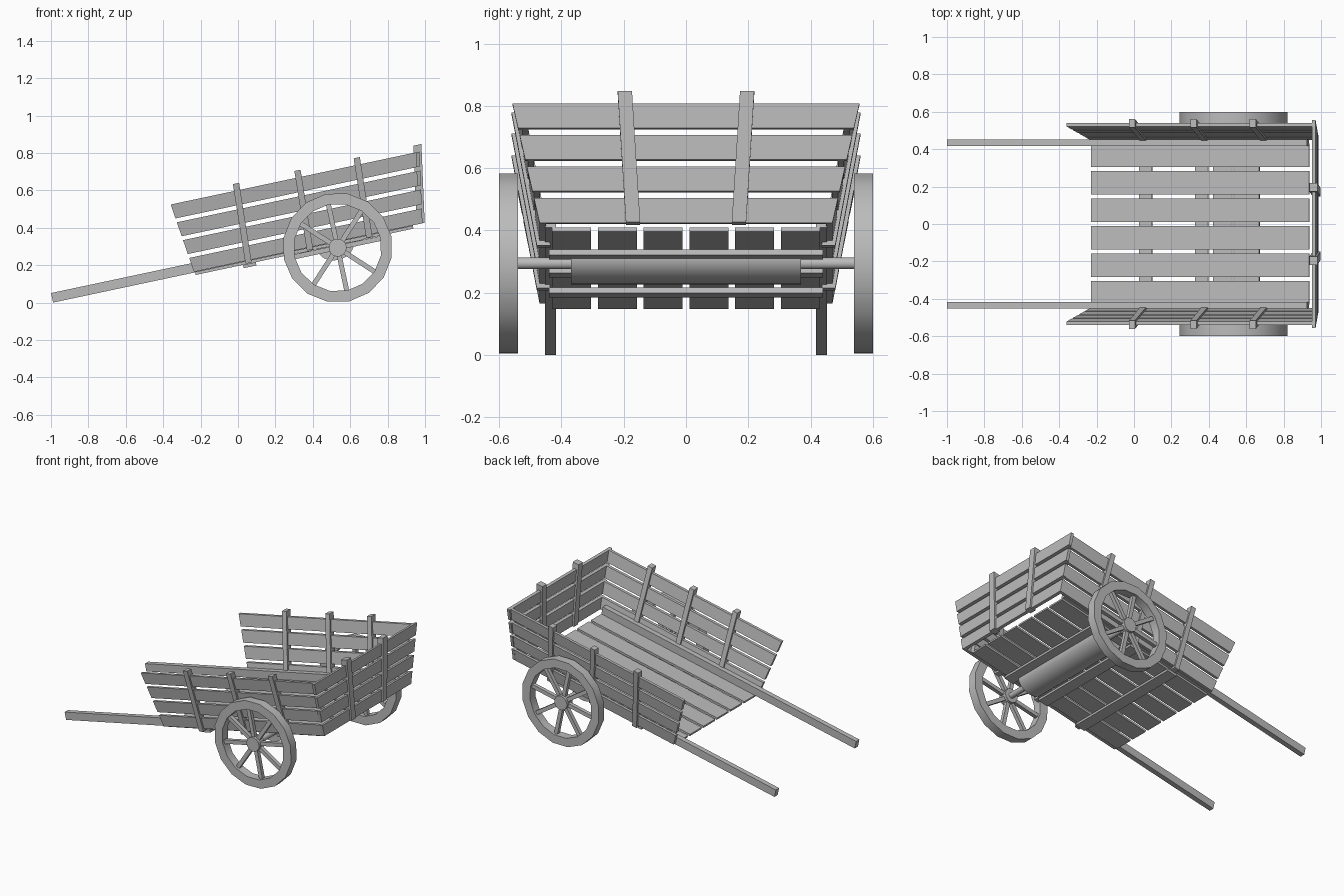
import bpy, bmesh, math
from mathutils import Matrix, Vector

cube = bpy.data.objects.get("Cube")
if cube:
    bpy.data.objects.remove(cube, do_unlink=True)

wood = bpy.data.materials.new("grey_wood")
wood.use_nodes = True
GREY = (0.5, 0.5, 0.5, 1)
wood.diffuse_color = GREY
wood.node_tree.nodes["Principled BSDF"].inputs["Base Color"].default_value = GREY

# The cart is designed level, then tipped onto its handles
TILT = Matrix.Rotation(math.radians(-12), 4, 'Y')


def finish(name, bm, smooth=False):
    bmesh.ops.recalc_face_normals(bm, faces=bm.faces[:])
    bm.transform(TILT)
    mesh = bpy.data.meshes.new(name)
    bm.to_mesh(mesh)
    bm.free()
    mesh.materials.append(wood)
    obj = bpy.data.objects.new(name, mesh)
    bpy.context.collection.objects.link(obj)
    if smooth:
        bpy.ops.object.select_all(action='DESELECT')
        obj.select_set(True)
        bpy.context.view_layer.objects.active = obj
        bpy.ops.object.shade_smooth_by_angle(angle=math.radians(35))
    return obj


def prism(bm, outline, depth):
    """Closed solid from a flat outline pushed along the depth vector."""
    face = bm.faces.new([bm.verts.new(p) for p in outline])
    copy = bmesh.ops.extrude_face_region(bm, geom=[face], use_keep_orig=True)
    bmesh.ops.translate(bm, vec=Vector(depth),
                        verts=[g for g in copy["geom"] if isinstance(g, bmesh.types.BMVert)])


def slab(name, outline, depth):
    bm = bmesh.new()
    prism(bm, outline, depth)
    finish(name, bm)


def box(name, x0, x1, y0, y1, z0, z1):
    slab(name, [(x0, y0, z0), (x1, y0, z0), (x1, y1, z0), (x0, y1, z0)], (0, 0, z1 - z0))


def rod(bm, center, radius, length, segments=16):
    """Cylinder lying along y."""
    m = Matrix.Translation(center) @ Matrix.Rotation(math.pi / 2, 4, 'X')
    bmesh.ops.create_cone(bm, cap_ends=True, segments=segments, radius1=radius,
                          radius2=radius, depth=length, matrix=m)


def mix(a, b, t):
    return a + (b - a) * t


# Floor: lengthwise planks on three cross beams
FLOOR, DECK = 0.192, 0.206
for i in range(6):
    y = (i - 2.5) * 0.147
    box(f"floor_plank_{i + 1}", -0.19, 1.0, y - 0.0625, y + 0.0625, FLOOR, DECK)
for i, x in enumerate((0.103, 0.41, 0.69)):
    box(f"cross_beam_{i + 1}", x - 0.035, x + 0.035, -0.44, 0.44, FLOOR - 0.018, FLOOR)

# Flaring walls: t runs from 0 at the bottom to 1 at the top edge
LOW, HIGH, BOARD, THICK = 0.21, 0.588, 0.078, 0.02


def side_y(t):
    return mix(0.47, 0.541, t)


def tail_x(t):
    return mix(1.053, 1.117, t)


for i in range(4):
    z0 = LOW + i * 0.1
    ends = [((z - LOW) / (HIGH - LOW), z) for z in (z0, z0 + BOARD)]
    (ta, za), (tb, zb) = ends
    for side, s in (("left", 1), ("right", -1)):
        slab(f"{side}_side_board_{i + 1}",
             [(mix(-0.196, -0.243, ta), s * side_y(ta), za),
              (tail_x(ta) - THICK, s * side_y(ta), za),
              (tail_x(tb) - THICK, s * side_y(tb), zb),
              (mix(-0.196, -0.243, tb), s * side_y(tb), zb)], (0, -s * THICK, 0))
    wa, wb = mix(0.47, 0.557, ta), mix(0.47, 0.557, tb)
    slab(f"tail_board_{i + 1}",
         [(tail_x(ta), -wa, za), (tail_x(ta), wa, za),
          (tail_x(tb), wb, zb), (tail_x(tb), -wb, zb)], (-THICK, 0, 0))

# Posts straddle the boards and rise a little above them
PROUD, POST = 0.012, 0.044
TOP, BASE = 1.1, -0.04
for side, s in (("left", 1), ("right", -1)):
    for i, x in enumerate((0.11, 0.446, 0.77)):
        outline = []
        for t, dx in ((BASE, -1), (BASE, 1), (TOP, 1), (TOP, -1)):
            outline.append((x + mix(-0.01, 0.01, t) + dx * 0.017,
                            s * (side_y(t) + PROUD), mix(LOW, HIGH, t)))
        slab(f"{side}_side_post_{i + 1}", outline, (0, -s * POST, 0))
    outline = []
    for t, dy in ((0, -1), (0, 1), (TOP, 1), (TOP, -1)):
        outline.append((tail_x(t) + PROUD, s * mix(0.17, 0.194, t) + dy * 0.023,
                        mix(LOW, HIGH, t)))
    slab(f"{side}_tail_post", outline, (-POST, 0, 0))
    # Long handles rest on the floor edge
    ys = sorted((s * 0.418, s * 0.453))
    box(f"{side}_handle", -0.967, 1.0, *ys, DECK, DECK + 0.052)

# Axle and its rounded housing under the floor
HUB = Vector((0.582, 0, 0.177))
bm = bmesh.new()
rod(bm, HUB, 0.019, 1.1)
finish("axle", bm, True)
bm = bmesh.new()
arc = [math.pi * k / 16 for k in range(17)]
prism(bm, [(0.572 + 0.1 * math.cos(a), -0.37, FLOOR - 0.08 * math.sin(a)) for a in arc],
      (0, 0.74, 0))
finish("axle_housing", bm, True)

# Wheels: sixteen-sided rim, eight spokes, hub
OUTER, INNER, HALF, SIDES = 0.294, 0.235, 0.03, 16
for side, s in (("left", 1), ("right", -1)):
    center = HUB + Vector((0, s * 0.57, 0))
    bm = bmesh.new()
    rings = []
    for k in range(SIDES):
        a = math.tau * k / SIDES
        d = Vector((math.cos(a), 0, math.sin(a)))
        rings.append([bm.verts.new(center + d * r + Vector((0, y, 0)))
                      for r, y in ((OUTER, -HALF), (OUTER, HALF), (INNER, HALF), (INNER, -HALF))])
    for k in range(SIDES):
        a, b = rings[k], rings[(k + 1) % SIDES]
        for j in range(4):
            n = (j + 1) % 4
            bm.faces.new((a[j], a[n], b[n], b[j]))
    finish(f"{side}_wheel_rim", bm, True)

    bm = bmesh.new()
    for k in range(8):
        m = (Matrix.Translation(center) @ Matrix.Rotation(math.tau * k / 8, 4, 'Y')
             @ Matrix.Translation((0.14, 0, 0)) @ Matrix.Diagonal((0.21, 0.026, 0.026, 1)))
        bmesh.ops.create_cube(bm, size=1, matrix=m)
    finish(f"{side}_wheel_spokes", bm)

    bm = bmesh.new()
    rod(bm, center, 0.048, 2 * HALF)
    finish(f"{side}_wheel_hub", bm, True)
